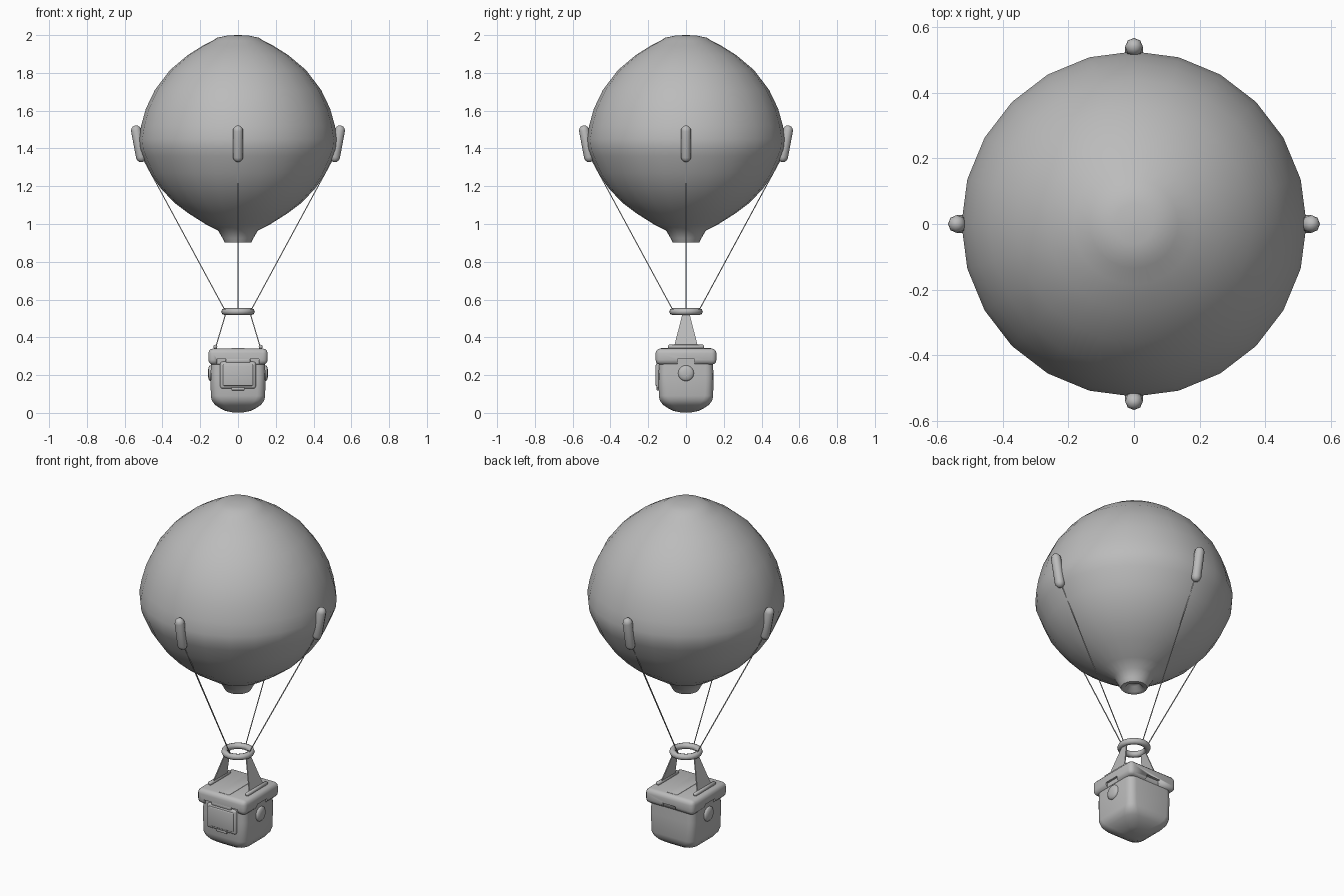
import bpy, bmesh, math
from mathutils import Vector

if "Cube" in bpy.data.objects:
    bpy.data.objects.remove(bpy.data.objects["Cube"])

grey = bpy.data.materials.new("plain grey")
grey.diffuse_color = (0.5, 0.5, 0.5, 1)
grey.use_nodes = True
grey.node_tree.nodes["Principled BSDF"].inputs["Base Color"].default_value = grey.diffuse_color


def finish(name, bm, angle=40):
    bmesh.ops.recalc_face_normals(bm, faces=bm.faces)
    mesh = bpy.data.meshes.new(name)
    bm.to_mesh(mesh)
    bm.free()
    mesh.materials.append(grey)
    ob = bpy.data.objects.new(name, mesh)
    bpy.context.collection.objects.link(ob)
    bpy.ops.object.select_all(action='DESELECT')
    ob.select_set(True)
    bpy.context.view_layer.objects.active = ob
    bpy.ops.object.shade_smooth_by_angle(angle=math.radians(angle))
    return ob


def loft(name, rings, cap_start=True, cap_end=True, closed=False, angle=40):
    bm = bmesh.new()
    rows = [[bm.verts.new(p) for p in ring] for ring in rings]
    pairs = list(zip(rows, rows[1:])) + ([(rows[-1], rows[0])] if closed else [])
    for a, b in pairs:
        for i in range(len(a)):
            j = (i + 1) % len(a)
            bm.faces.new((a[i], a[j], b[j], b[i]))
    if cap_start and not closed:
        bm.faces.new(rows[0])
    if cap_end and not closed:
        bm.faces.new(rows[-1])
    return finish(name, bm, angle)


def circle(r, z, n):
    return [(r * math.cos(math.tau * i / n), r * math.sin(math.tau * i / n), z) for i in range(n)]


def rounded_square(half, z, corner=0.35, seg=4):
    c, pts = half * corner, []
    for q in range(4):
        for s in range(seg + 1):
            a = math.pi / 2 * (q + s / seg)
            sx, sy = ((1, 1), (-1, 1), (-1, -1), (1, -1))[q]
            pts.append((sx * (half - c) + c * math.cos(a), sy * (half - c) + c * math.sin(a), z))
    return pts


def rod(name, a, b, stations, n):
    """Tube from a to b; stations are (position along the rod, radius)."""
    a, b = Vector(a), Vector(b)
    d = (b - a).normalized()
    turn = d.to_track_quat('Z', 'Y')
    return loft(name, [[a + turn @ Vector(p) for p in circle(r, t, n)] for t, r in stations], angle=60)


def box(name, center, size, bevel=0.0, seg=3):
    bm = bmesh.new()
    bmesh.ops.create_cube(bm, size=1)
    for v in bm.verts:
        v.co = Vector(center) + Vector(c * s for c, s in zip(v.co, size))
    if bevel:
        bmesh.ops.bevel(bm, geom=bm.edges[:], offset=bevel, segments=seg, profile=0.5, affect='EDGES')
    return finish(name, bm)


# Balloon envelope with crown cap, waist band and open neck
profile = [(0.03, 0.93), (0.045, 0.905), (0.07, 0.903), (0.082, 0.925), (0.105, 0.965), (0.165, 0.995),
           (0.26, 1.055), (0.34, 1.115), (0.41, 1.19), (0.465, 1.27), (0.505, 1.36), (0.52, 1.40),
           (0.525, 1.45), (0.513, 1.52), (0.488, 1.61), (0.44, 1.71), (0.36, 1.815), (0.265, 1.895),
           (0.185, 1.945), (0.135, 1.97), (0.11, 1.986), (0.06, 1.997), (0.01, 2.0)]
loft("balloon_envelope", [circle(r, z, 24) for r, z in profile], angle=60)

# Four toggles on the waist with ropes down to the ring
for i, side in enumerate(("right", "back", "left", "front")):
    c, s = round(math.cos(i * math.pi / 2)), round(math.sin(i * math.pi / 2))
    at = lambda r, z: (c * r, s * r, z)
    R, L = 0.027, 0.197
    cap = [(R - R * math.cos(t), R * math.sin(t)) for t in (0.15, 0.55, 1.05, math.pi / 2)]
    rod("toggle_" + side, at(0.508, 1.328), at(0.545, 1.525),
        cap + [(L - t, r) for t, r in reversed(cap)], 8)
    a, b = at(0.505, 1.35), at(0.07, 0.545)
    rod("rope_" + side, a, b, [(0, 0.003), ((Vector(b) - Vector(a)).length, 0.003)], 6)

# Ring that gathers the ropes
loft("rope_ring", [circle(0.071 + 0.018 * math.cos(math.tau * k / 8),
                          0.536 + 0.018 * math.sin(math.tau * k / 8), 20) for k in range(8)],
     closed=True, angle=60)

# Basket body with a domed underside
loft("basket_body", [rounded_square(h, z, c) for h, z, c in (
    (0.03, 0.003, 0.5), (0.065, 0.01, 0.5), (0.095, 0.025, 0.5), (0.122, 0.043, 0.42),
    (0.138, 0.064, 0.36), (0.144, 0.09, 0.3), (0.145, 0.2, 0.28), (0.142, 0.31, 0.28))], angle=60)

# Overhanging lid, notched in the middle of each side
lid = box("basket_lid", (0, 0, 0.298), (0.314, 0.322, 0.085), 0.025)
for i, (pos, size) in enumerate((
        ((0, -0.19, 0.25), (0.22, 0.09, 0.07)), ((0, 0.19, 0.25), (0.09, 0.09, 0.07)),
        ((0.19, 0, 0.25), (0.09, 0.09, 0.07)), ((-0.19, 0, 0.25), (0.09, 0.09, 0.07)))):
    cutter = box("lid_notch_cutter_%d" % i, pos, size)
    cutter.hide_render = True
    cutter.hide_set(True)
    mod = lid.modifiers.new("notch", 'BOOLEAN')
    mod.operation, mod.object = 'DIFFERENCE', cutter
box("lid_strap", (0, 0, 0.338), (0.075, 0.27, 0.01), 0.004, 2)

# Front pocket with a framed panel and a small tab
box("pocket_frame", (0, -0.143, 0.2), (0.188, 0.028, 0.142), 0.012)
box("pocket_panel", (0, -0.154, 0.2), (0.16, 0.014, 0.114), 0.006)
box("pocket_tab", (0, -0.146, 0.128), (0.07, 0.02, 0.018), 0.005, 2)
box("pocket_flap", (0, -0.146, 0.276), (0.13, 0.022, 0.022), 0.006, 2)

# Side studs, hanger webs and their feet
for side, m in (("right", 1), ("left", -1)):
    rod("side_stud_" + side, (m * 0.13, 0, 0.21), (m * 0.2, 0, 0.21),
        [(0, 0.042), (0.018, 0.042), (0.025, 0.034), (0.029, 0.016)], 16)
    t = 0.003
    loft("hanger_web_" + side, [
        [(m * x - t, -w, z), (m * x + t, -w, z), (m * x + t, w, z), (m * x - t, w, z)]
        for x, w, z in ((0.118, 0.064, 0.348), (0.062, 0.016, 0.535))])
    rod("hanger_foot_" + side, (m * 0.12, -0.095, 0.35), (m * 0.12, 0.095, 0.35),
        [(0, 0.006), (0.006, 0.011), (0.184, 0.011), (0.19, 0.006)], 8)
